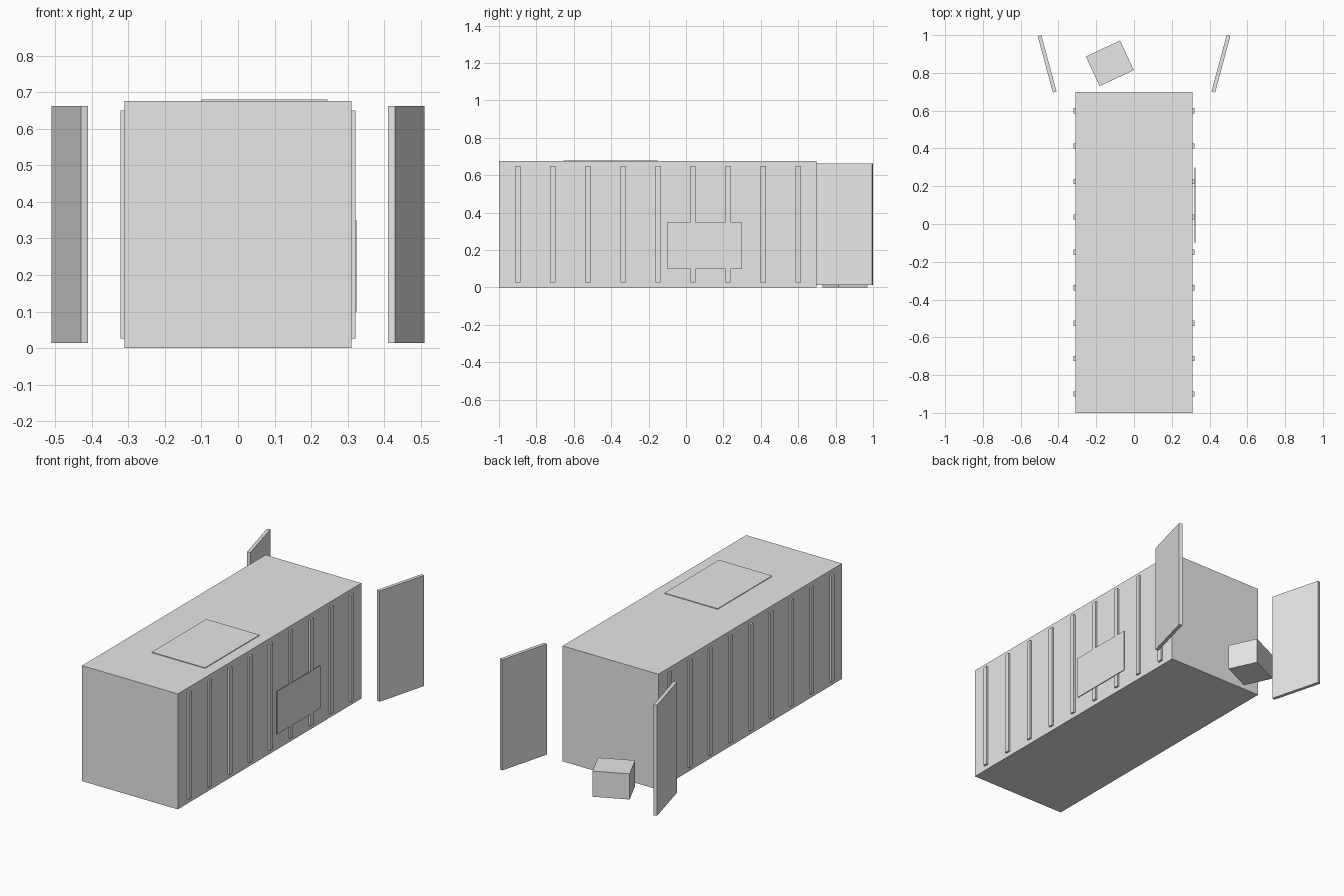
import bpy
import bmesh
from math import radians
from mathutils import Matrix, Vector

cube = bpy.data.objects.get("Cube")
if cube:
    bpy.data.objects.remove(cube, do_unlink=True)

# Single flat colour
grey = bpy.data.materials.new("light_grey")
grey.use_nodes = True
colour = (0.8, 0.8, 0.8, 1.0)
grey.diffuse_color = colour
grey.node_tree.nodes["Principled BSDF"].inputs["Base Color"].default_value = colour


def box(name, low, high, turn=0.0):
    """Box between two corners, turned about its own vertical axis."""
    low, high = Vector(low), Vector(high)
    mesh = bpy.data.meshes.new(name)
    bm = bmesh.new()
    bmesh.ops.create_cube(bm, size=1, matrix=Matrix.Diagonal((*(high - low), 1)))
    bm.to_mesh(mesh)
    bm.free()
    mesh.materials.append(grey)
    obj = bpy.data.objects.new(name, mesh)
    obj.location = (low + high) / 2
    obj.rotation_euler.z = radians(turn)
    bpy.context.collection.objects.link(obj)
    return obj


# Container body
SIDE, BACK, TOP = 0.31, 0.698, 0.676
box("container_body", (-SIDE, -1, 0), (SIDE, BACK, TOP))

for side, label in ((1, "left"), (-1, "right")):
    # Vertical ribs along each wall
    for i in range(9):
        y = -0.9 + i * 0.1875
        x0, x1 = sorted((side * (SIDE - 0.01), side * (SIDE + 0.011)))
        box(f"{label}_rib_{i + 1}", (x0, y - 0.014, 0.027), (x1, y + 0.014, 0.65))
    # Detached door panel, splayed outwards
    x = side * 0.46
    box(f"{label}_door", (x - 0.01, 0.693, 0.014), (x + 0.01, 1.003, 0.662), -15 * side)

# Thin plates on the roof and left wall
box("roof_plate", (-0.1, -0.655, TOP - 0.002), (0.245, -0.15, TOP + 0.004))
box("wall_plate", (0.3205, -0.1, 0.1), (0.3245, 0.3, 0.35))

# Loose crate behind the container
box("crate", (-0.228, 0.764, 0), (-0.028, 0.937, 0.15), 25)
